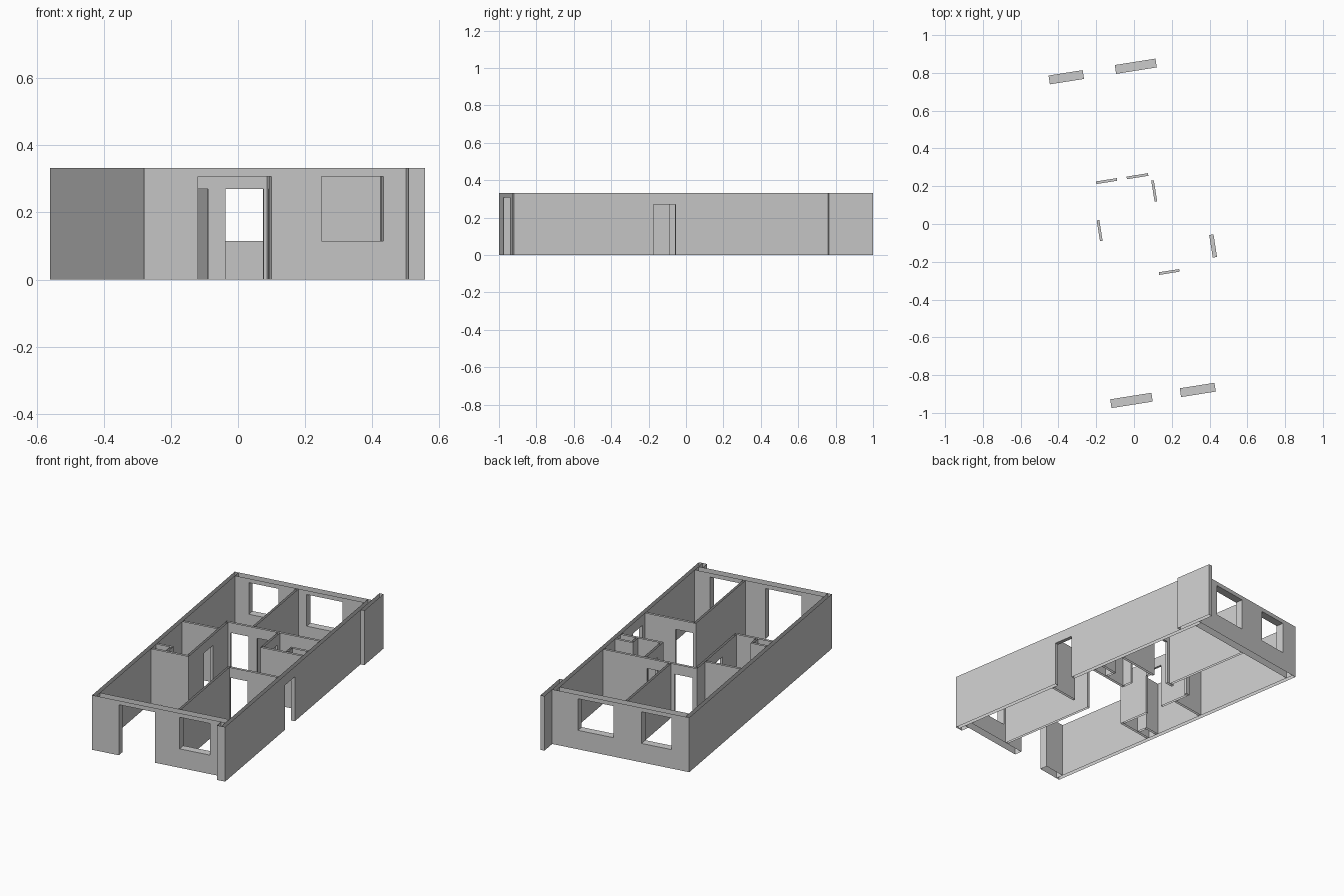
import bpy, bmesh, math
from mathutils import Matrix

if "Cube" in bpy.data.objects:
    bpy.data.objects.remove(bpy.data.objects["Cube"], do_unlink=True)

H = 0.332            # wall height
DOOR = 0.27          # interior door head
SILL, HEAD = 0.115, 0.307
TILT = Matrix.Rotation(math.radians(9), 4, "Z")

plaster = bpy.data.materials.new("wall_grey")
plaster.use_nodes = True
GREY = (0.6, 0.6, 0.6, 1)
plaster.diffuse_color = GREY
plaster.node_tree.nodes["Principled BSDF"].inputs["Base Color"].default_value = GREY


def wall(name, axis, start, end, near, far, holes=(), ends=True):
    """Open-topped wall running along an axis; holes are (from, to, bottom, top)."""
    along = sorted({start, end, *[v for h in holes for v in h[:2]]})
    levels = sorted({0, H, *[v for h in holes for v in h[2:]]})
    bm = bmesh.new()

    def solid(i, k):
        if not 0 <= i < len(along) - 1:
            return not ends
        if not 0 <= k < len(levels) - 1:
            return True          # leaves top and bottom uncapped
        a = (along[i] + along[i + 1]) / 2
        z = (levels[k] + levels[k + 1]) / 2
        return not any(h[0] < a < h[1] and h[2] < z < h[3] for h in holes)

    def face(*points):
        bm.faces.new([bm.verts.new((a, c, z) if axis == "x" else (c, a, z))
                      for a, c, z in points])

    for i in range(len(along) - 1):
        for k in range(len(levels) - 1):
            if not solid(i, k):
                continue
            a, b, lo, hi = along[i], along[i + 1], levels[k], levels[k + 1]
            for c in (near, far):
                face((a, c, lo), (b, c, lo), (b, c, hi), (a, c, hi))
            for step, p in ((-1, a), (1, b)):
                if not solid(i + step, k):
                    face((p, near, lo), (p, far, lo), (p, far, hi), (p, near, hi))
            for step, z in ((-1, lo), (1, hi)):
                if not solid(i, k + step):
                    face((a, near, z), (b, near, z), (b, far, z), (a, far, z))
    bmesh.ops.remove_doubles(bm, verts=bm.verts, dist=0.0001)
    bmesh.ops.recalc_face_normals(bm, faces=bm.faces)
    bm.transform(TILT)
    mesh = bpy.data.meshes.new(name)
    bm.to_mesh(mesh)
    bm.free()
    mesh.materials.append(plaster)
    bpy.context.collection.objects.link(bpy.data.objects.new(name, mesh))


def partition(name, axis, start, end, middle, *doors):
    """Thin interior wall with door openings."""
    wall(name, axis, start, end, middle - 0.007, middle + 0.007,
         [(a, b, 0, DOOR) for a, b in doors])


# Outer shell
LEFT, RIGHT, FRONT, BACK = -0.433, 0.407, -0.944, 0.847
INL, INR = LEFT + 0.024, RIGHT - 0.023
wall("front_wall", "x", INL, INR, FRONT, FRONT + 0.047,
     [(-0.27, -0.049, 0, HEAD), (0.103, 0.289, SILL, HEAD)], ends=False)
wall("back_wall", "x", INL, INR, BACK - 0.047, BACK,
     [(-0.324, -0.141, SILL, HEAD), (0.031, 0.249, SILL, HEAD)], ends=False)
wall("long_wall_plain", "y", FRONT, BACK, LEFT, INL)
wall("long_wall_entrance", "y", -0.996, BACK, INR, RIGHT,
     [(-0.241, -0.12, 0, DOOR)])
wall("front_corner_pier", "y", -0.996, FRONT, 0.357, INR)
wall("back_corner_wing", "y", 0.705, 0.944, RIGHT, RIGHT + 0.024)

# Rooms at the front
partition("front_room_divider", "y", FRONT + 0.047, -0.273, 0.08)
partition("front_room_door_wall", "x", 0.087, INR, -0.28, (0.09, 0.199))

# Side room with its duct
partition("side_room_front", "x", INL, -0.178, -0.25)
partition("side_room_door_wall", "y", -0.243, 0.24, -0.185, (-0.062, 0.05))
partition("side_room_back", "x", INL, -0.192, 0.145)
partition("side_duct_back", "x", INL, -0.31, -0.182)
partition("side_duct_side", "y", -0.243, -0.189, -0.317)

# Bathroom with its duct
partition("bathroom_front", "x", 0.126, INR, 0.03)
partition("bathroom_door_wall", "y", 0.037, 0.24, 0.133, (0.1, 0.212))
partition("bathroom_duct_back", "x", 0.275, INR, 0.097)
partition("bathroom_duct_side", "y", 0.037, 0.09, 0.282)

# Rooms at the back
partition("back_room_door_wall", "x", -0.192, INR, 0.247,
          (-0.164, -0.052), (0, 0.115))
partition("back_room_divider", "y", 0.254, BACK - 0.047, -0.026)
